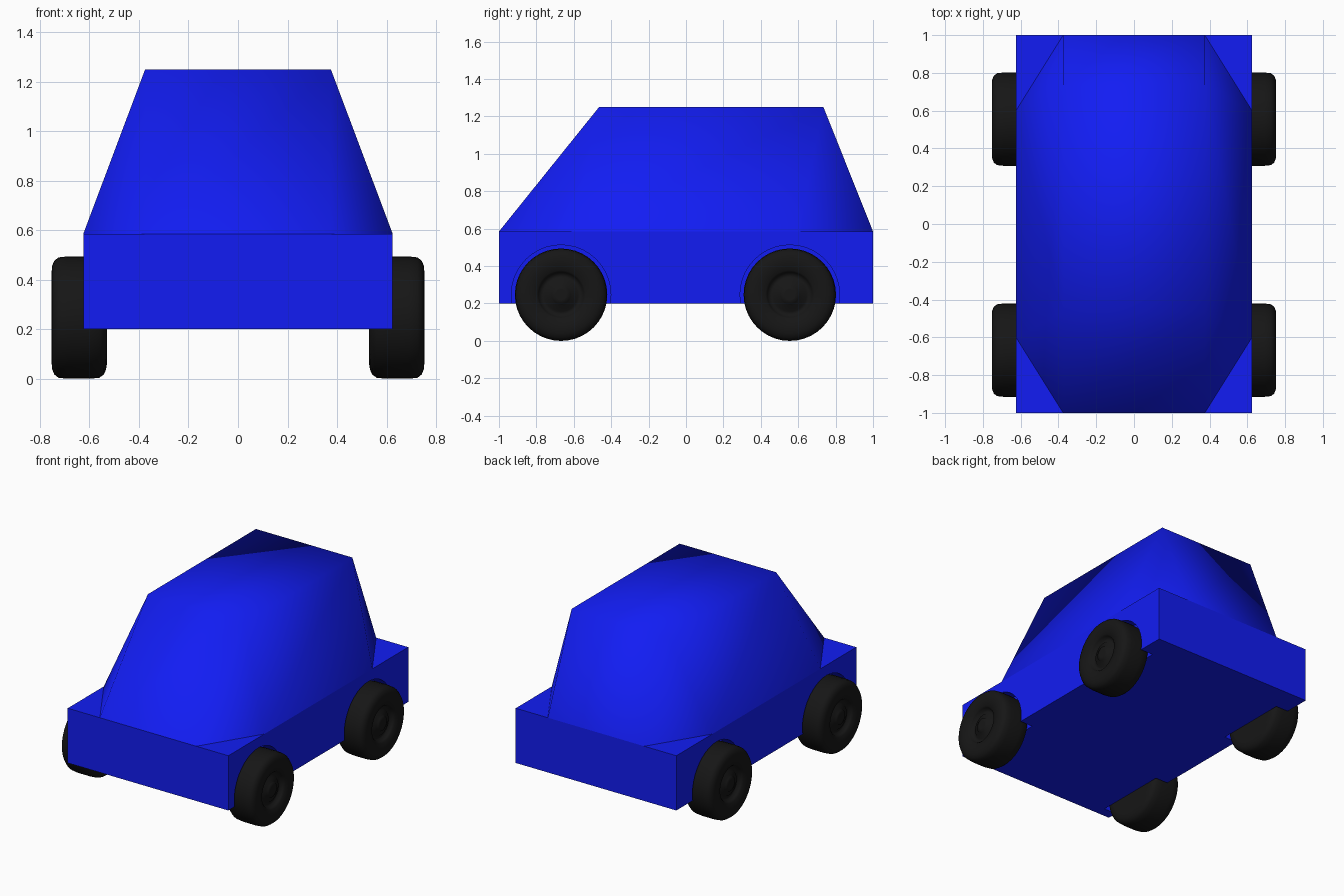
import bpy, bmesh, math

if "Cube" in bpy.data.objects:
    bpy.data.objects.remove(bpy.data.objects["Cube"])


def material(name, rgb):
    m = bpy.data.materials.new(name)
    m.diffuse_color = (*rgb, 1)
    m.use_nodes = True
    m.node_tree.nodes["Principled BSDF"].inputs["Base Color"].default_value = m.diffuse_color
    return m


BLUE = material("blue_paint", (0.006, 0.012, 0.9))
BLACK = material("black_rubber", (0.008, 0.008, 0.008))


def make_object(name, bm, mat=None):
    bmesh.ops.recalc_face_normals(bm, faces=bm.faces)
    mesh = bpy.data.meshes.new(name)
    bm.to_mesh(mesh)
    bm.free()
    ob = bpy.data.objects.new(name, mesh)
    bpy.context.collection.objects.link(ob)
    if mat:
        mesh.materials.append(mat)
    return ob


def lathe_x(name, profile, mat, segments=40):
    """Spin (x, radius) points about the x axis and cap both ends."""
    bm = bmesh.new()
    rings = []
    for x, r in profile:
        rings.append([bm.verts.new((x, r * math.cos(2 * math.pi * i / segments),
                                    r * math.sin(2 * math.pi * i / segments)))
                      for i in range(segments)])
    for a, b in zip(rings, rings[1:]):
        for i in range(segments):
            j = (i + 1) % segments
            bm.faces.new((a[i], a[j], b[j], b[i]))
    bm.faces.new(rings[0])
    bm.faces.new(rings[-1])
    return make_object(name, bm, mat)


HW, ROOF_HW = 0.625, 0.375
BELT, ROOF, FLOOR = 0.585, 1.25, 0.2
AXLES = {"front": -0.668, "rear": 0.555}
AXLE_Z = 0.247

# Lower body box
bm = bmesh.new()
bmesh.ops.create_cube(bm, size=1)
for v in bm.verts:
    v.co = (v.co.x * 2 * HW, v.co.y * 2, FLOOR if v.co.z < 0 else BELT)
body = make_object("lower_body", bm, BLUE)

# Cabin: eight-sided base with clipped corners rising to a rectangular roof
bm = bmesh.new()
base_pts = [(-ROOF_HW, -1), (ROOF_HW, -1), (HW, -0.6), (HW, 0.6),
            (ROOF_HW, 1), (-ROOF_HW, 1), (-HW, 0.6), (-HW, -0.6)]
roof_pts = [(-ROOF_HW, -0.465), (ROOF_HW, -0.465), (ROOF_HW, 0.735), (-ROOF_HW, 0.735)]
base = [bm.verts.new((x, y, BELT)) for x, y in base_pts]
roof = [bm.verts.new((x, y, ROOF)) for x, y in roof_pts]
bm.faces.new(roof)
for k in range(4):
    n = (k + 1) % 4
    a, b, c = base[2 * k], base[2 * k + 1], base[(2 * k + 2) % 8]
    bm.faces.new((a, b, roof[n], roof[k]))
    bm.faces.new((b, c, roof[n]))
for f in bm.faces:
    f.smooth = True
make_object("cabin", bm, BLUE)

# Wheel section: rounded tread, sidewall, stepped hub
wheel_profile = [(0.53, 0.19), (0.533, 0.21), (0.542, 0.23), (0.56, 0.243),
                 (0.60, 0.247), (0.69, 0.247), (0.725, 0.243), (0.742, 0.23),
                 (0.751, 0.208), (0.753, 0.18), (0.745, 0.13), (0.735, 0.12),
                 (0.715, 0.112), (0.715, 0.09), (0.725, 0.082), (0.725, 0.055),
                 (0.735, 0.05), (0.738, 0.03)]

for end, y in AXLES.items():
    for side, s in (("right", 1), ("left", -1)):
        wheel = lathe_x(f"{end}_{side}_wheel", [(s * x, r) for x, r in wheel_profile], BLACK)
        wheel.location = (0, y, AXLE_Z)
        for p in wheel.data.polygons:
            p.use_smooth = len(p.vertices) == 4

        # Wheel arch recess
        cutter = lathe_x(f"{end}_{side}_arch_cutter", [(s * 0.528, 0.266), (s * 0.8, 0.266)], BLUE)
        cutter.location = (0, y, AXLE_Z)
        cutter.hide_render = True
        cutter.display_type = 'WIRE'
        mod = body.modifiers.new("arch", 'BOOLEAN')
        mod.object = cutter
        mod.operation = 'DIFFERENCE'
        mod.solver = 'EXACT'
